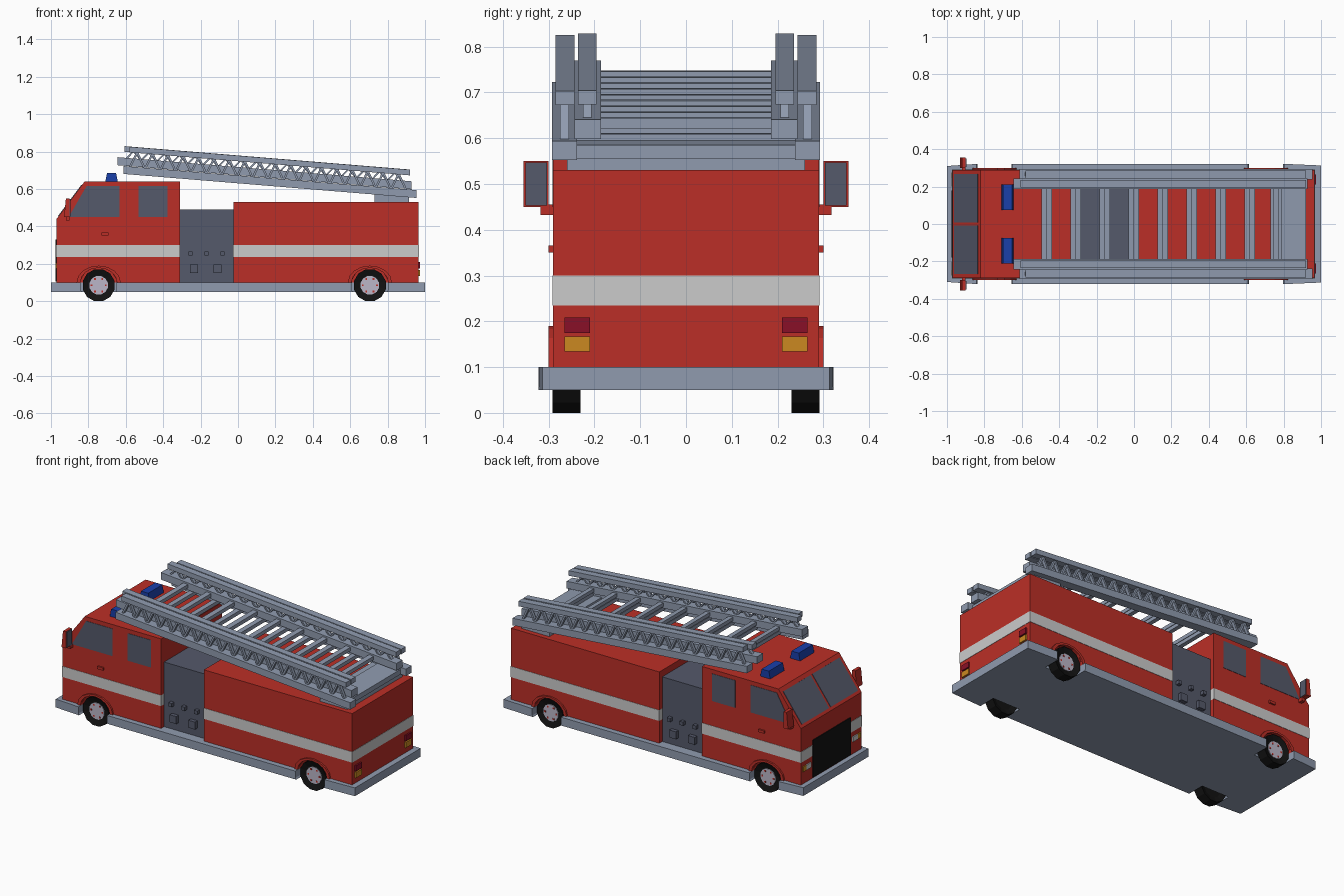
import bpy, bmesh, math
from mathutils import Vector

if "Cube" in bpy.data.objects:
    bpy.data.objects.remove(bpy.data.objects["Cube"])


def mat(name, r, g, b):
    m = bpy.data.materials.new(name)
    m.diffuse_color = (r, g, b, 1)
    m.use_nodes = True
    m.node_tree.nodes["Principled BSDF"].inputs["Base Color"].default_value = m.diffuse_color
    return m


RED = mat("red", 0.50, 0.028, 0.02)
WHITE = mat("white", 0.75, 0.73, 0.76)
SLATE = mat("slate", 0.09, 0.10, 0.145)
STEEL = mat("steel", 0.28, 0.33, 0.43)
BLACK = mat("black", 0.006, 0.006, 0.006)
HUB = mat("hub", 0.5, 0.47, 0.58)
BLUE = mat("blue", 0.01, 0.05, 0.4)
AMBER = mat("amber", 0.6, 0.25, 0.015)
DARK_RED = mat("dark_red", 0.25, 0.005, 0.02)


def prism(name, polys, y0, y1, m, both=False):
    """Extrude x-z outlines from y0 to y1, optionally repeated on the other side."""
    bm = bmesh.new()
    for a, b in ([(y0, y1), (-y1, -y0)] if both else [(y0, y1)]):
        for poly in polys:
            f = bm.faces.new([bm.verts.new((x, a, z)) for x, z in poly])
            ext = bmesh.ops.extrude_face_region(bm, geom=[f])["geom"]
            bmesh.ops.translate(bm, vec=(0, b - a, 0),
                                verts=[v for v in ext if isinstance(v, bmesh.types.BMVert)])
    bmesh.ops.recalc_face_normals(bm, faces=bm.faces)
    return finish(name, bm, m)


def finish(name, bm, m):
    me = bpy.data.meshes.new(name)
    bm.to_mesh(me)
    bm.free()
    o = bpy.data.objects.new(name, me)
    bpy.context.collection.objects.link(o)
    if m:
        me.materials.append(m)
    return o


def rect(x0, x1, z0, z1):
    return [(x0, z0), (x1, z0), (x1, z1), (x0, z1)]


def circle(x, z, r, n=12):
    return [(x + r * math.cos(2 * math.pi * (i + .5) / n),
             z + r * math.sin(2 * math.pi * (i + .5) / n)) for i in range(n)]


AXLES = (-0.745, 0.705)
AXLE_Z, WHEEL_R = 0.085, 0.088

# Wheel well cutter
well = prism("wheel_well_cutter", [circle(x, AXLE_Z, 0.1) for x in AXLES], 0.215, 0.4, None, True)
well.hide_render = True
well.hide_viewport = True


def cut_wells(o):
    b = o.modifiers.new("wells", "BOOLEAN")
    b.operation = "DIFFERENCE"
    b.solver = "EXACT"
    b.object = well


# Chassis plate with slightly tapered ends
half = [(-1, 0.31), (-0.83, 0.322), (0.79, 0.322), (1, 0.313)]
bm = bmesh.new()
f = bm.faces.new([bm.verts.new((x, y, 0.05)) for x, y in half + [(x, -y) for x, y in half[::-1]]])
ext = bmesh.ops.extrude_face_region(bm, geom=[f])["geom"]
bmesh.ops.translate(bm, vec=(0, 0, 0.05), verts=[v for v in ext if isinstance(v, bmesh.types.BMVert)])
bmesh.ops.recalc_face_normals(bm, faces=bm.faces)
cut_wells(finish("chassis", bm, STEEL))

# Cab, pump compartment and rear body
cab = [(-0.97, 0.1), (-0.31, 0.1), (-0.31, 0.64), (-0.82, 0.64), (-0.97, 0.44)]
cut_wells(prism("cab", [cab], -0.29, 0.29, RED))
prism("pump_compartment", [rect(-0.311, -0.024, 0.1, 0.49)], -0.262, 0.262, SLATE)
cut_wells(prism("rear_body", [rect(-0.025, 0.965, 0.1, 0.53)], -0.29, 0.29, RED))

# White stripe around both bodies
prism("stripe", [rect(-0.972, -0.3095, 0.235, 0.3), rect(-0.0255, 0.967, 0.235, 0.3)],
      -0.292, 0.292, WHITE)

# Pump panel valves
prism("pump_valves",
      [rect(x - .011, x + .011, .244, .266) for x in (-0.254, -0.168, -0.083)] +
      [rect(x - .022, x + .022, .15, .195) for x in (-0.235, -0.11)], 0.26, 0.285, SLATE, True)

# Side windows, windscreen panes and door handles
prism("side_windows",
      [[(-0.905, 0.45), (-0.634, 0.45), (-0.634, 0.615), (-0.81, 0.615)],
       rect(-0.532, -0.377, 0.45, 0.615)], 0.28, 0.292, SLATE, True)
bottom, top, out = Vector((-0.97, 0.44)), Vector((-0.82, 0.64)), Vector((-0.8, 0.6)) * 0.003
lo, hi = bottom.lerp(top, 0.07), bottom.lerp(top, 0.9)
prism("windscreen", [[lo + out, hi + out, hi - out, lo - out]], 0.008, 0.268, SLATE, True)
prism("door_handles", [rect(-0.73, -0.692, 0.35, 0.366)], 0.285, 0.30, RED, True)

# Grille, headlights, indicators and tail lights
prism("grille", [rect(-0.975, -0.96, 0.105, 0.33)], -0.18, 0.18, BLACK)
prism("headlights", [rect(-0.977, -0.96, 0.175, 0.205)], 0.2, 0.245, WHITE, True)
prism("front_indicators", [rect(-0.977, -0.96, 0.175, 0.205)], 0.245, 0.275, AMBER, True)
prism("tail_lights", [rect(0.96, 0.974, 0.175, 0.208)], 0.21, 0.265, DARK_RED, True)
prism("rear_indicators", [rect(0.96, 0.974, 0.134, 0.167)], 0.21, 0.265, AMBER, True)

# Wing mirrors
prism("mirror_arms", [rect(-0.92, -0.9, 0.432, 0.455)], 0.28, 0.318, RED, True)
prism("mirror_housings", [[(-0.93, 0.45), (-0.9, 0.45), (-0.9, 0.55), (-0.92, 0.55)]],
      0.3, 0.355, RED, True)
prism("mirror_glass", [rect(-0.901, -0.896, 0.453, 0.547)], 0.304, 0.351, SLATE, True)

# Roof beacons
prism("beacons", [[(-0.71, 0.635), (-0.642, 0.635), (-0.652, 0.685), (-0.70, 0.685)]],
      0.075, 0.21, BLUE, True)

# Wheels: recessed tyres, hubs and arches
tyres = prism("tyres", [circle(x, AXLE_Z, WHEEL_R) for x in AXLES], 0.23, 0.291, BLACK, True)
bm = bmesh.new()
bm.from_mesh(tyres.data)
bmesh.ops.inset_individual(bm, faces=[f for f in bm.faces if len(f.verts) == 12],
                           thickness=0.032, depth=-0.012)
bm.to_mesh(tyres.data)
bm.free()
prism("hubs", [circle(x, AXLE_Z, 0.051) for x in AXLES], 0.27, 0.283, HUB, True)
prism("hub_slots", [circle(x + .038 * math.cos(a * math.pi / 3), AXLE_Z + .038 * math.sin(a * math.pi / 3), .007, 4)
                    for x in AXLES for a in range(6)], 0.28, 0.284, RED, True)
arches = []
for x in AXLES:
    ang = [math.pi * i / 8 for i in range(9)]
    arches.append([(x + .118 * math.cos(a), .1 + .09 * math.sin(a)) for a in ang] +
                  [(x + .098 * math.cos(a), .1 + .078 * math.sin(a)) for a in ang[::-1]])
prism("wheel_arches", arches, 0.28, 0.3, RED, True)

# Ladder: two nested sections sloping down to the rear
SLOPE = -0.082


def rail(x0, x1, z0, z1):
    return [(x, z + SLOPE * x) for x, z in rect(x0, x1, z0, z1)]


def lattice(x0, x1, z0, z1, n, t=0.006):
    step = (x1 - x0) / n
    bars = []
    for i in range(n):
        xa, xb = x0 + i * step, x0 + (i + 1) * step
        za, zb = (z0, z1) if i % 2 == 0 else (z1, z0)
        za, zb = za + SLOPE * xa, zb + SLOPE * xb
        bars.append([(xa - t, za), (xa + t, za), (xb + t, zb), (xb - t, zb)])
    return bars


prism("outer_lower_rails", [rail(-0.612, 0.954, 0.63, 0.672)], 0.238, 0.293, STEEL, True)
prism("outer_upper_rails", [rail(-0.58, 0.92, 0.748, 0.778)], 0.243, 0.285, STEEL, True)
prism("outer_lattice", lattice(-0.58, 0.9, 0.665, 0.752, 36), 0.256, 0.275, STEEL, True)
prism("inner_lower_rails", [rail(-0.645, 0.928, 0.674, 0.717)], 0.186, 0.243, STEEL, True)
prism("inner_upper_rails", [rail(-0.607, 0.92, 0.749, 0.779)], 0.195, 0.236, STEEL, True)
prism("inner_lattice", lattice(-0.6, 0.88, 0.71, 0.755, 36), 0.206, 0.225, STEEL, True)
prism("inner_rungs", [rail(x - .028, x + .002, .685, .707)
                      for x in [-0.467 + .155 * i for i in range(9)]], -0.2, 0.2, STEEL)
prism("outer_rungs", [rail(x, x + .028, .64, .662)
                      for x in [-0.467 + .155 * i for i in range(8)]], -0.25, 0.25, STEEL)

# Ladder mount on the rear roof
prism("ladder_mount", [[(0.73, 0.525), (0.915, 0.525), (0.915, 0.562), (0.73, 0.577)]],
      -0.26, 0.26, STEEL)
prism("ladder_end_plate", [rail(0.785, 0.92, 0.63, 0.66)], -0.24, 0.24, STEEL)
